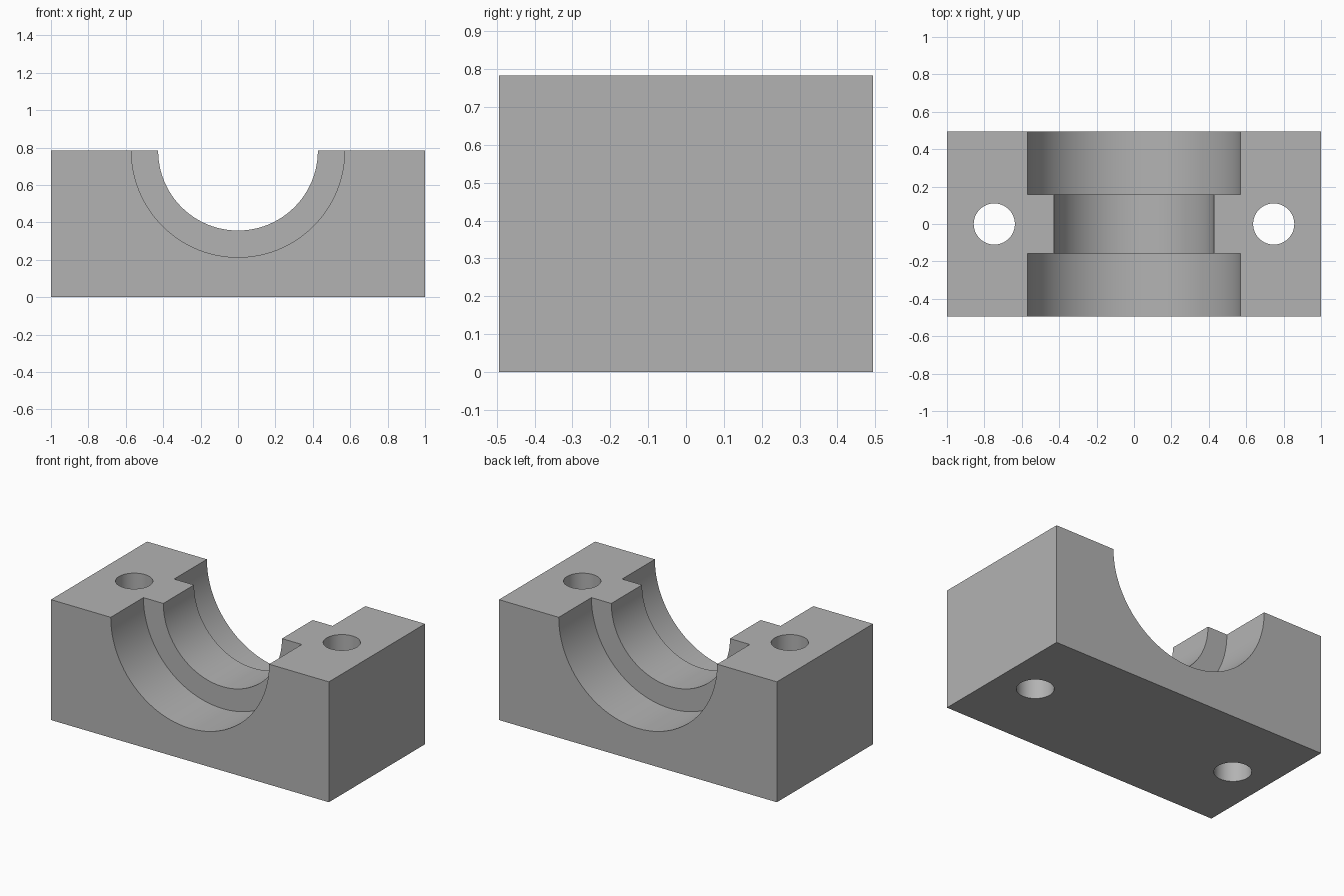
import bpy
import math

WIDTH, DEPTH, HEIGHT = 2.0, 0.988, 0.783
BORE_R, SEAT_R, RIB_HALF = 0.427, 0.57, 0.158
HOLE_X, HOLE_R = 0.747, 0.11

cube = bpy.data.objects.get("Cube")
if cube:
    bpy.data.objects.remove(cube, do_unlink=True)

# Plain grey metal
grey = bpy.data.materials.new("plain_grey")
grey.use_nodes = True
colour = (0.45, 0.45, 0.45, 1.0)
grey.diffuse_color = colour
grey.node_tree.nodes["Principled BSDF"].inputs["Base Color"].default_value = colour

# Solid block
bpy.ops.mesh.primitive_cube_add(size=1, location=(0, 0, HEIGHT / 2))
block = bpy.context.object
block.name = "bearing_block"
block.scale = (WIDTH, DEPTH, HEIGHT)
bpy.ops.object.transform_apply(location=True, rotation=True, scale=True)
block.data.materials.append(grey)


def cut_cylinder(name, radius, length, location, tilt=0.0, sides=96):
    """Subtract a cylinder from the block and discard the cutter."""
    bpy.ops.mesh.primitive_cylinder_add(
        vertices=sides, radius=radius, depth=length,
        location=location, rotation=(tilt, 0, 0))
    cutter = bpy.context.object
    cutter.name = name
    cutter.hide_render = True
    cutter.data.materials.append(grey)
    bpy.ops.object.transform_apply(location=True, rotation=True, scale=True)
    bpy.ops.object.select_all(action="DESELECT")
    block.select_set(True)
    bpy.context.view_layer.objects.active = block
    cut = block.modifiers.new(name, "BOOLEAN")
    cut.operation = "DIFFERENCE"
    cut.solver = "EXACT"
    cut.object = cutter
    bpy.ops.object.modifier_apply(modifier=cut.name)
    bpy.data.objects.remove(cutter, do_unlink=True)


# Half-round bore through the middle rib
cut_cylinder("bore_cutter", BORE_R, DEPTH + 0.4, (0, 0, HEIGHT), math.pi / 2)

# Wider half-round seats at both ends, and the bolt holes on both sides
for side in (-1, 1):
    cut_cylinder("seat_cutter", SEAT_R, 0.6,
                 (0, side * (RIB_HALF + 0.3), HEIGHT), math.pi / 2)
    cut_cylinder("bolt_hole_cutter", HOLE_R, HEIGHT * 2,
                 (side * HOLE_X, 0, HEIGHT / 2), sides=64)

# Smooth curved walls, crisp edges
bpy.ops.object.shade_smooth_by_angle(angle=math.radians(30))
